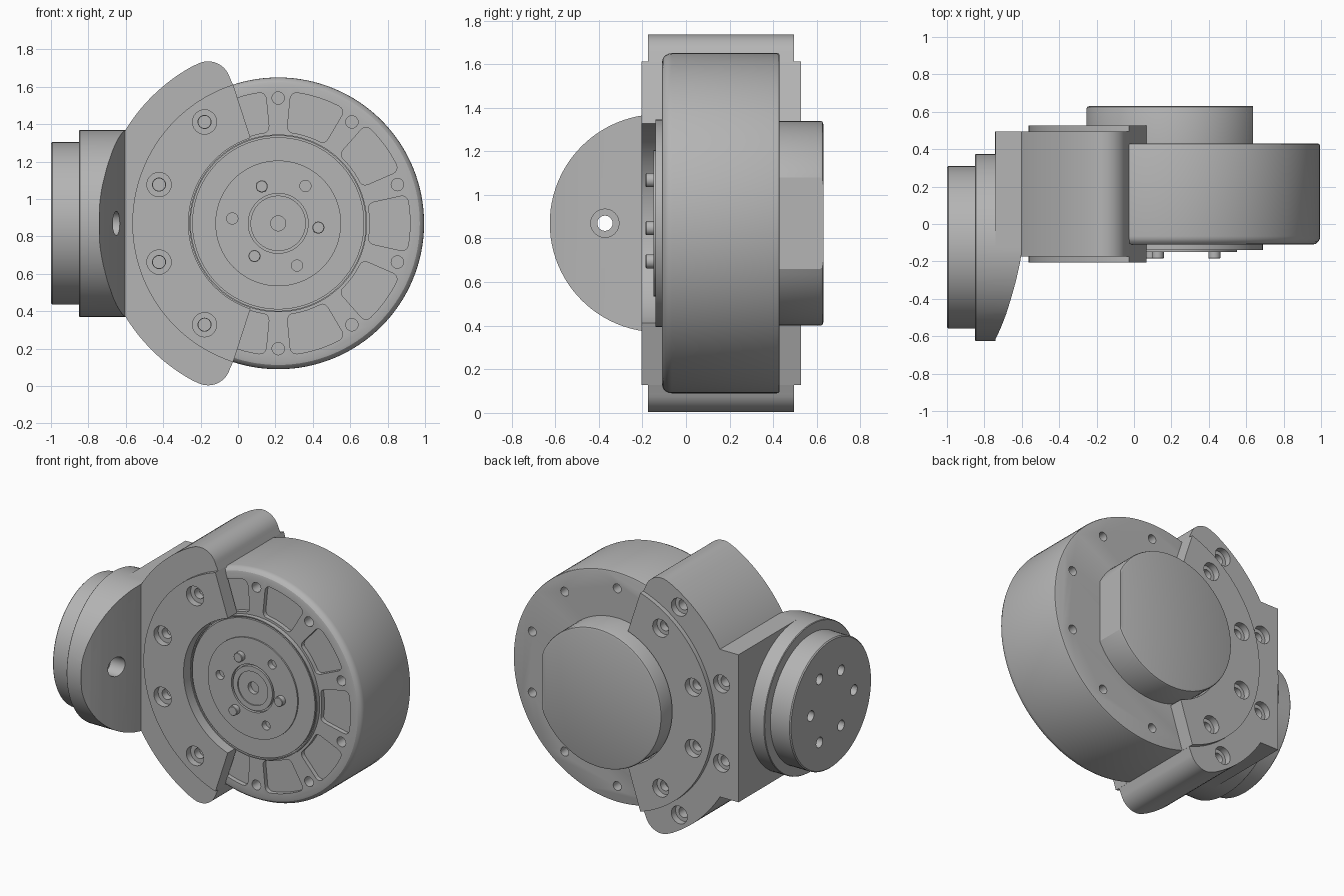
import bpy, bmesh, math
from math import sin, cos, radians, pi

cube = bpy.data.objects.get("Cube")
if cube:
    bpy.data.objects.remove(cube, do_unlink=True)

grey = bpy.data.materials.new("machined_grey")
grey.use_nodes = True
colour = (0.46, 0.46, 0.46, 1)
grey.diffuse_color = colour
grey.node_tree.nodes["Principled BSDF"].inputs["Base Color"].default_value = colour

CX, CZ = 0.215, 0.87      # main drum axis, along y
FY = -0.125               # flange axis, along x
BOLT = 0.67               # bolt circle radius


def place(axis, u, v, t):
    return {"x": (t, u, v), "y": (u, t, v), "z": (u, v, t)}[axis]


def finish(name, bm):
    bmesh.ops.recalc_face_normals(bm, faces=bm.faces)
    mesh = bpy.data.meshes.new(name)
    bm.to_mesh(mesh)
    bm.free()
    mesh.materials.append(grey)
    ob = bpy.data.objects.new(name, mesh)
    bpy.context.collection.objects.link(ob)
    return ob


def lathe(name, profile, centre=(CX, CZ), axis="y", n=96):
    """Turn (radius, distance) points about an axis and cap both ends."""
    bm = bmesh.new()
    rings = []
    for r, t in profile:
        rings.append([bm.verts.new(place(axis, centre[0] + r * cos(2 * pi * i / n),
                                         centre[1] + r * sin(2 * pi * i / n), t))
                      for i in range(n)])
    for a, b in zip(rings, rings[1:]):
        for i in range(n):
            j = (i + 1) % n
            bm.faces.new((a[i], a[j], b[j], b[i]))
    bm.faces.new(rings[0])
    bm.faces.new(rings[-1])
    return finish(name, bm)


def prism(name, pts, axis, t0, t1, rounding=0):
    """Extrude an outline along an axis, optionally rounding its corners."""
    bm = bmesh.new()
    low = [bm.verts.new(place(axis, u, v, t0)) for u, v in pts]
    high = [bm.verts.new(place(axis, u, v, t1)) for u, v in pts]
    n = len(pts)
    sides = [bm.faces.new((low[i], low[(i + 1) % n], high[(i + 1) % n], high[i]))
             for i in range(n)]
    bm.faces.new(low)
    bm.faces.new(high)
    bmesh.ops.recalc_face_normals(bm, faces=bm.faces)
    if rounding:
        corners = [e for e in bm.edges if all(f in sides for f in e.link_faces)
                   and e.calc_face_angle() > radians(45)]
        bmesh.ops.bevel(bm, geom=corners, offset=rounding, segments=4,
                        profile=0.5, affect="EDGES")
    return finish(name, bm)


def box(name, x, y, z):
    return prism(name, [(x[0], y[0]), (x[1], y[0]), (x[1], y[1]), (x[0], y[1])],
                 "z", z[0], z[1])


def arc(r, a0, a1, n, c=(CX, CZ)):
    angles = [radians(a0 + (a1 - a0) * i / n) for i in range(n + 1)]
    return [(c[0] + r * cos(a), c[1] + r * sin(a)) for a in angles]


def sector(r0, r1, a0, a1, n):
    return arc(r0, a0, a1, n) + arc(r1, a1, a0, n)


def combine(ob, tools, operation="DIFFERENCE"):
    bpy.context.view_layer.objects.active = ob
    for tool in tools:
        mod = ob.modifiers.new("shape", "BOOLEAN")
        mod.operation = operation
        mod.solver = "EXACT"
        mod.object = tool
        bpy.ops.object.modifier_apply(modifier=mod.name)
        bpy.data.objects.remove(tool, do_unlink=True)


def drill(profile, r, angle):
    p = arc(r, angle, angle, 1)[0]
    return lathe("drill", profile, p, n=24)


parts = []
bolt_angles = [18 + 36 * i for i in range(10)]
clamp_angles = [126, 162, 198, 234]

# Main drum with rounded rim, bolt holes and front pockets
drum = lathe("drum", [(0.74, -0.11), (0.757, -0.106), (0.77, -0.095), (0.778, -0.08),
                      (0.78, -0.065), (0.78, 0.418), (0.777, 0.427), (0.768, 0.43)], n=128)
combine(drum, [drill([(0.033, -0.2), (0.033, -0.03)], BOLT, a) for a in bolt_angles])
combine(drum, [drill([(0.03, 0.34), (0.03, 0.5)], BOLT, a) for a in bolt_angles])
combine(drum, [prism("pocket", sector(0.49, 0.705, 36 * i - 12.5, 36 * i + 12.5, 8),
                     "y", -0.2, -0.08, 0.035) for i in range(10)])
parts.append(drum)

# Front plate with grooves and stepped hub
plate = lathe("front_plate", [
    (0.475, -0.05), (0.475, -0.14), (0.468, -0.14), (0.468, -0.125), (0.46, -0.125),
    (0.46, -0.14), (0.336, -0.14), (0.336, -0.15), (0.16, -0.15), (0.16, -0.13),
    (0.148, -0.13), (0.148, -0.15), (0.113, -0.15), (0.113, -0.142), (0.04, -0.142),
    (0.04, -0.1)])
combine(plate, [drill([(0.03, -0.3), (0.03, -0.11)], 0.247, a) for a in (54, 174, 294)])
parts.append(plate)
for i, a in enumerate((-6, 114, 234)):
    peg = drill([(0.032, -0.14), (0.032, -0.182), (0.029, -0.185)], 0.216, a)
    peg.name = f"dowel_peg_{i + 1}"
    parts.append(peg)

# Rear cap with one flat side
cap = lathe("rear_cap", [(0.47, 0.4), (0.47, 0.615), (0.466, 0.626), (0.455, 0.63)])
combine(cap, [box("flat", (0.635, 1), (0, 1), (0, 2))])
parts.append(cap)

# Crescent bracket with rounded tips and a square shoulder
top_tip, low_tip = (-0.16, 1.615), (-0.16, 2 * CZ - 1.615)
outline = (arc(0.77, 108, 252, 48) + arc(0.121, -18, -116.7, 14, low_tip)
           + arc(0.957, 243.3, 116.7, 64)[1:-1] + arc(0.121, 116.7, 18, 14, top_tip))
bracket = prism("bracket", outline, "y", -0.175, 0.495)
combine(bracket, [box("shoulder", (-0.74, -0.6), (FY, 0.495), (CZ - 0.5, CZ + 0.5))], "UNION")
combine(bracket, [drill([(0.035, 0.38), (0.035, 0.45), (0.06, 0.45), (0.06, 0.6)], 0.87, a)
                  for a in clamp_angles])
parts.append(bracket)

# Clamp plates on both sides of the drum, with counterbored bolt holes
for name, y0, y1, bore in (
        ("front_clamp", -0.205, -0.105, [(0.065, -0.3), (0.065, -0.16), (0.035, -0.16), (0.035, 0)]),
        ("rear_clamp", 0.425, 0.527, [(0.035, 0.3), (0.035, 0.48), (0.06, 0.48), (0.06, 0.6)])):
    clamp = prism(name, sector(0.48, 0.78, 108, 252, 48), "y", y0, y1)
    combine(clamp, [drill(bore, BOLT, a) for a in clamp_angles])
    parts.append(clamp)

# Side flange: stepped cylinder trimmed to a curved front
flange = lathe("side_flange", [(0.428, -1), (0.435, -0.993), (0.435, -0.85), (0.496, -0.85),
                               (0.5, -0.846), (0.5, -0.5)], (FY, CZ), "x")
trim = [(-1.1, -0.8), (-0.74, -0.8), (-0.74, -0.615), (-0.712, -0.555), (-0.683, -0.48),
        (-0.655, -0.39), (-0.63, -0.3), (-0.61, -0.21), (-0.6, -0.15), (-0.6, 0.6), (-1.1, 0.6)]
combine(flange, [prism("trim", trim, "z", 0, 2)], "INTERSECT")
holes = []
for i in range(6):
    r, a = (0.247, 0.216)[i % 2], radians(180 - 60 * i)
    depth = -0.4 if i == 0 else -0.92
    holes.append(lathe("drill", [(0.035, -1.1), (0.035, depth)],
                       (FY + r * cos(a), CZ + r * sin(a)), "x", 24))
holes.append(lathe("drill", [(0.065, -0.74), (0.065, -0.4)], (FY - 0.247, CZ), "x", 24))
combine(flange, holes)
parts.append(flange)

# Smooth shading with crisp edges
bpy.ops.object.select_all(action="DESELECT")
for ob in parts:
    ob.select_set(True)
bpy.context.view_layer.objects.active = drum
bpy.ops.object.shade_smooth_by_angle(angle=radians(25))
